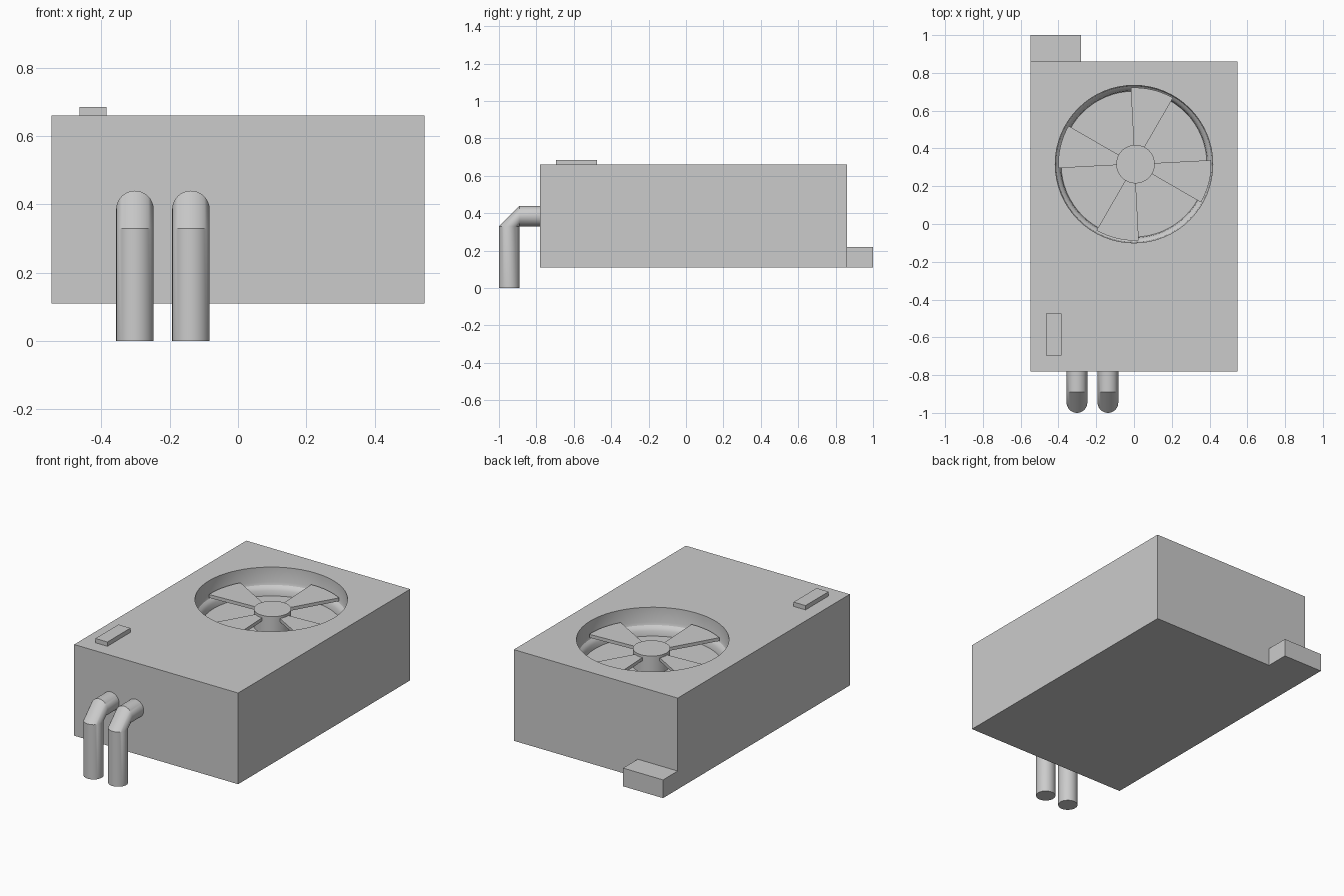
import bpy, bmesh
from math import sin, cos, pi, radians

if "Cube" in bpy.data.objects:
    bpy.data.objects.remove(bpy.data.objects["Cube"])

FAN_X, FAN_Y = 0.0, 0.317


def finish(name, bm, smooth=False):
    bmesh.ops.remove_doubles(bm, verts=bm.verts, dist=1e-5)
    bmesh.ops.recalc_face_normals(bm, faces=bm.faces)
    me = bpy.data.meshes.new(name)
    bm.to_mesh(me)
    bm.free()
    ob = bpy.data.objects.new(name, me)
    bpy.context.collection.objects.link(ob)
    if smooth:
        shade(ob)
    return ob


def shade(ob):
    bpy.ops.object.select_all(action='DESELECT')
    ob.select_set(True)
    bpy.context.view_layer.objects.active = ob
    bpy.ops.object.shade_smooth_by_angle(angle=radians(30))


def loft(name, rings, smooth=True):
    """Closed solid through a list of equally sized point rings."""
    bm = bmesh.new()
    vs = [[bm.verts.new(p) for p in ring] for ring in rings]
    n = len(vs[0])
    for a, b in zip(vs, vs[1:]):
        for i in range(n):
            j = (i + 1) % n
            bm.faces.new((a[i], a[j], b[j], b[i]))
    bm.faces.new(vs[0])
    bm.faces.new(vs[-1])
    return finish(name, bm, smooth)


def box(name, lo, hi):
    corners = [(0, 0), (1, 0), (1, 1), (0, 1)]
    rings = [[((lo[0], hi[0])[i], (lo[1], hi[1])[j], z) for i, j in corners]
             for z in (lo[2], hi[2])]
    return loft(name, rings, False)


def lathe(name, cx, cy, profile, n=64, smooth=True):
    return loft(name, [[(cx + r * cos(2 * pi * i / n), cy + r * sin(2 * pi * i / n), z)
                        for i in range(n)] for r, z in profile], smooth)


# Main housing with a round fan well
body = box("housing", (-0.547, -0.78, 0.11), (0.547, 0.86, 0.66))
cutter = lathe("fan_well_cutter", FAN_X, FAN_Y,
               [(0.417, 0.75), (0.417, 0.57), (0.412, 0.555), (0.40, 0.545),
                (0.39, 0.53), (0.386, 0.50)], smooth=False)
mod = body.modifiers.new("fan_well", 'BOOLEAN')
mod.operation = 'DIFFERENCE'
mod.solver = 'EXACT'
mod.object = cutter
bpy.context.view_layer.objects.active = body
bpy.ops.object.modifier_apply(modifier=mod.name)
bpy.data.objects.remove(cutter)
shade(body)

# Fan hub and its four blades
lathe("fan_hub", FAN_X + 0.008, FAN_Y, [(0.102, 0.50), (0.102, 0.605)], 48)
for k, start in enumerate((-30, 60, 150, 240)):
    arc = [radians(start + 33 * i / 8) for i in range(9)]
    outline = [(0.405, a) for a in arc] + [(0.08, a) for a in reversed(arc)]
    loft(f"fan_blade_{k + 1}",
         [[(FAN_X + 0.004 + r * cos(a), FAN_Y + r * sin(a), z) for r, a in outline]
          for z in (0.57, 0.59)], False)

# Switch on the top and foot block at the back
box("top_switch", (-0.465, -0.695, 0.65), (-0.385, -0.475, 0.686))
box("rear_block", (-0.547, 0.85, 0.11), (-0.28, 1.0, 0.22))

# Two bent pipes on the front
R, N = 0.055, 32
path = [(-0.945, 0.0, -1, 0), (-0.945, 0.33, -1, 0),
        (-0.89, 0.385, 0, 1), (-0.77, 0.385, 0, 1)]
for name, x in (("left_pipe", -0.302), ("right_pipe", -0.138)):
    loft(name, [[(x + R * cos(2 * pi * i / N),
                  y + vy * R * sin(2 * pi * i / N),
                  z + vz * R * sin(2 * pi * i / N)) for i in range(N)]
                for y, z, vy, vz in path])
